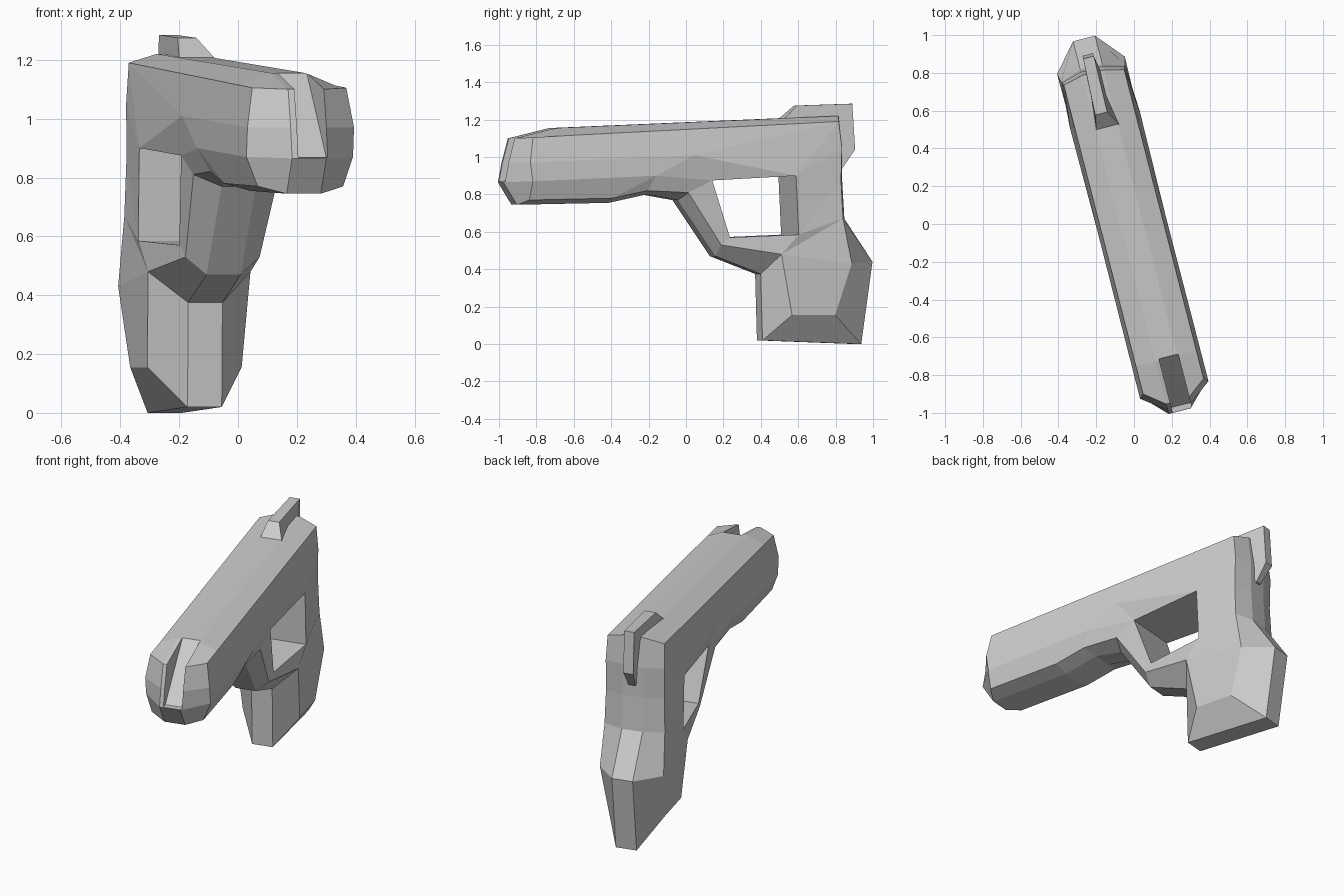
import bpy, bmesh, math

cube = bpy.data.objects.get("Cube")
if cube:
    bpy.data.objects.remove(cube, do_unlink=True)

TURN = math.radians(14.4)   # the whole model is turned about z
SHIFT = -0.012              # sideways offset of the centre plane

grey = bpy.data.materials.new("plain_grey")
grey.use_nodes = True
grey.diffuse_color = (0.6, 0.6, 0.6, 1)
grey.node_tree.nodes["Principled BSDF"].inputs["Base Color"].default_value = (0.6, 0.6, 0.6, 1)


def finish(bm, name):
    bmesh.ops.recalc_face_normals(bm, faces=bm.faces)
    mesh = bpy.data.meshes.new(name)
    bm.to_mesh(mesh)
    bm.free()
    mesh.materials.append(grey)
    ob = bpy.data.objects.new(name, mesh)
    bpy.context.collection.objects.link(ob)
    ob.rotation_euler.z = TURN
    return ob


def strip(bm, a, b):
    """Join two closed rings of vertices with quads."""
    for i in range(len(a)):
        j = (i + 1) % len(a)
        bm.faces.new((a[i], a[j], b[j], b[i]))


def slab(name, points):
    """Side profile of (length, height, right x, left x) closed on both sides."""
    bm = bmesh.new()
    r = [bm.verts.new((p[2], p[0], p[1])) for p in points]
    l = [bm.verts.new((p[3], p[0], p[1])) for p in points]
    strip(bm, r, l)
    bm.faces.new(r)
    bm.faces.new(l)
    return finish(bm, name)


# Centre outline of slide, trigger guard and grip: (length, height)
outer = [(-.735, 1.155), (-.965, 1.10), (-1.0, .97), (-1.02, .865), (-.945, .745),
         (-.44, .755), (-.23, .80), (-.057, .77), (.15, .47), (.40, .375),
         (.41, .02), (.955, 0), (1.017, .44), (.862, .67), (.85, .87),
         (.85, 1.05), (.83, 1.22)]
# Matching outline of the flat sides: (length, height, half width)
side = [(-.73, 1.113, .165), (-.884, 1.105, .165), (-.904, .97, .187), (-.89, .87, .187),
        (-.9, .77, .15), (-.44, .78, .15), (-.25, .82, .15), (-.022, .81, .15),
        (.164, .53, .13), (.484, .48, .18), (.546, .155, .165), (.784, .155, .165),
        (.871, .43, .185), (.825, .67, .175), (.815, .87, .17), (.82, 1.05, .17),
        (.804, 1.19, .165)]
# Slide ridge points, then the four corners of the trigger opening
inner = [(0, 1.01, .185), (-.21, .90, .185),
         (.107, .875, .16), (.562, .90, .19), (.577, .585, .19), (.21, .57, .14)]
panels = [(0, 1, 2, 17, 16), (2, 3, 18, 17), (3, 4, 5, 18), (5, 6, 18), (18, 6, 7, 19),
          (18, 19, 17), (17, 19, 20), (17, 20, 16), (16, 20, 15), (15, 20, 14),
          (14, 20, 21), (14, 21, 13), (13, 21, 9), (13, 9, 12), (9, 10, 11, 12),
          (9, 21, 22, 8), (8, 22, 19, 7)]

bm = bmesh.new()
mids, holes = [], []
for s in (-1, 1):
    mid = [bm.verts.new((SHIFT + s * .06, v, z)) for v, z in outer]
    flat = [bm.verts.new((SHIFT + s * w, v, z)) for v, z, w in side + inner]
    strip(bm, mid, flat[:len(side)])
    for p in panels:
        bm.faces.new([flat[i] for i in p])
    mids.append(mid)
    holes.append(flat[-4:])
strip(bm, *mids)
strip(bm, *holes)
body = finish(bm, "pistol_body")

# Sloped groove cut in the top of the muzzle
cutter = slab("muzzle_groove_cutter", [(v, z, -.05, .055) for v, z in (
    (-.72, 1.16), (-.87, 1.0), (-.99, .87), (-1.2, .86), (-1.2, 1.3), (-.72, 1.3))])
cutter.hide_render = True
cut = body.modifiers.new("muzzle_groove", 'BOOLEAN')
cut.operation = 'DIFFERENCE'
cut.solver = 'EXACT'
cut.object = cutter
bpy.context.view_layer.update()
bpy.context.view_layer.objects.active = body
bpy.ops.object.modifier_apply(modifier=cut.name)
bpy.data.objects.remove(cutter, do_unlink=True)

# Raised rear sight that wraps down the back of the slide
slab("rear_sight", [(.53, 1.205, -.07, .055), (.61, 1.275, -.055, .01),
                    (.914, 1.285, -.043, .015), (.93, 1.04, -.043, .015),
                    (.86, .94, -.03, .01), (.80, .94, -.03, .01), (.78, 1.16, -.05, .04)])
